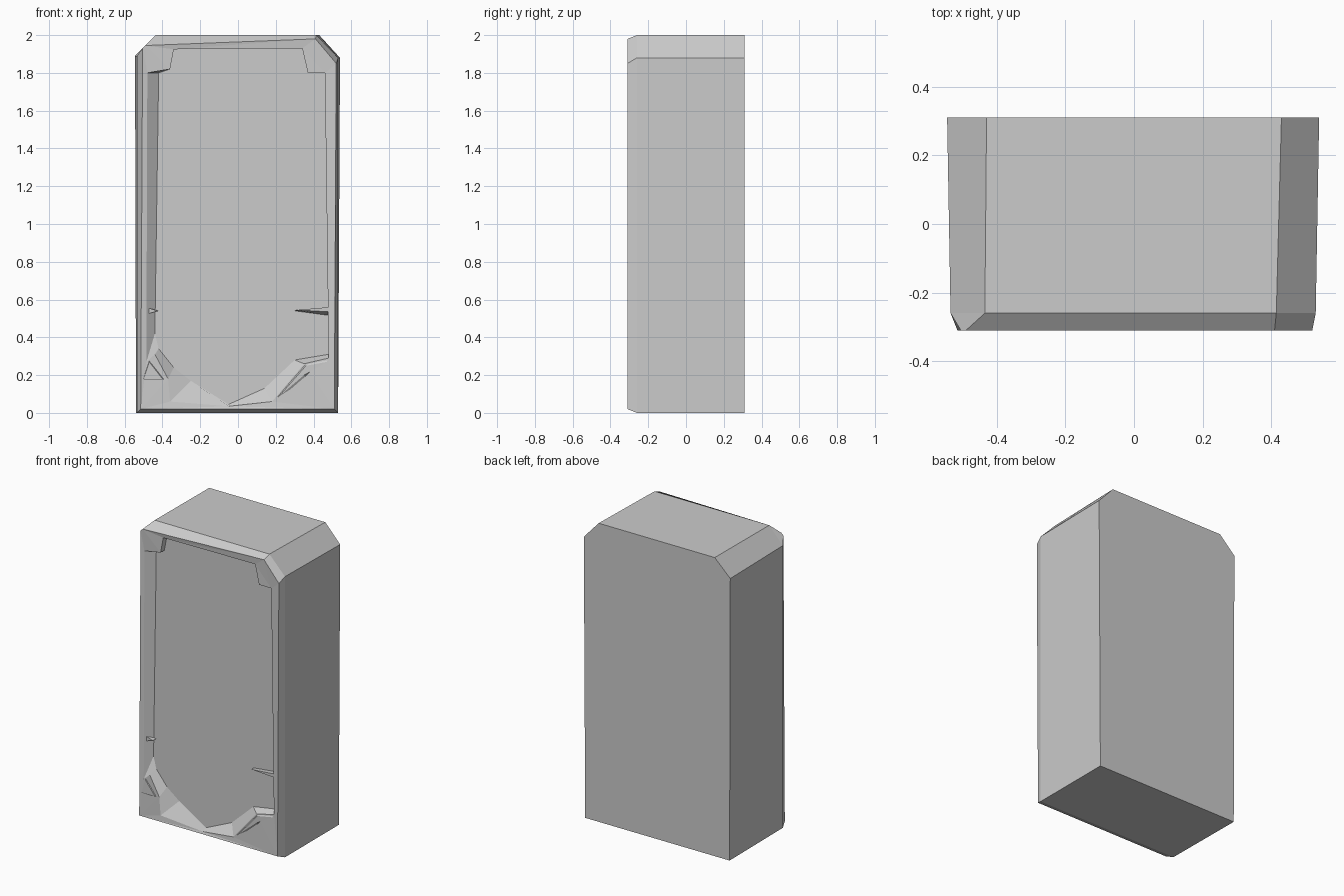
import bpy
import bmesh

old = bpy.data.objects.get("Cube")
if old:
    bpy.data.objects.remove(old, do_unlink=True)

# One plain grey for the whole cabinet
grey = bpy.data.materials.new("light grey")
grey.use_nodes = True
colour = (0.6, 0.6, 0.6, 1)
grey.diffuse_color = colour
grey.node_tree.nodes["Principled BSDF"].inputs["Base Color"].default_value = colour


def finish(bm, name):
    bmesh.ops.recalc_face_normals(bm, faces=bm.faces)
    mesh = bpy.data.meshes.new(name)
    bm.to_mesh(mesh)
    bm.free()
    mesh.materials.append(grey)
    obj = bpy.data.objects.new(name, mesh)
    bpy.context.collection.objects.link(obj)
    return obj


def ring(bm, points, y):
    return [bm.verts.new((x, y, z)) for x, z in points]


def bridge(bm, a, b):
    for i in range(len(a)):
        j = (i + 1) % len(a)
        bm.faces.new((a[i], a[j], b[j], b[i]))


def wedge(name, front, back, y_front, y_back):
    bm = bmesh.new()
    a, b = ring(bm, front, y_front), ring(bm, back, y_back)
    bridge(bm, a, b)
    bm.faces.new(a)
    bm.faces.new(b)
    return finish(bm, name)


# Outlines of the shell, as (x, z), clockwise from the lower left
BACK = [(-0.54, 0), (-0.545, 1.89), (-0.43, 2), (0.43, 2), (0.54, 1.88), (0.53, 0)]
SHOULDER = [(-0.535, 0), (-0.535, 1.89), (-0.435, 2), (0.415, 2), (0.53, 1.88), (0.53, 0)]
RIM = [(-0.515, 0.02), (-0.505, 1.93), (-0.49, 1.945), (0.41, 1.98), (0.52, 1.85), (0.51, 0.02)]
# Front opening with corner tabs, and the recessed panel behind it
OPENING = [(-0.36, 0.06), (-0.37, 0.18), (-0.44, 0.31), (-0.485, 0.27), (-0.48, 1.8),
           (-0.36, 1.82), (-0.34, 1.925), (0.34, 1.93), (0.37, 1.8), (0.46, 1.8),
           (0.48, 0.29), (0.35, 0.26), (0.18, 0.06), (-0.05, 0.035)]
PANEL = [(-0.25, 0.17), (-0.34, 0.24), (-0.42, 0.34), (-0.44, 0.42), (-0.42, 1.8),
         (-0.36, 1.82), (-0.34, 1.925), (0.34, 1.93), (0.37, 1.8), (0.46, 1.8),
         (0.48, 0.31), (0.3, 0.28), (0.14, 0.13), (-0.05, 0.045)]

# Cabinet shell: back, sides, sloping front edge, frame and panel
bm = bmesh.new()
back = ring(bm, BACK, 0.31)
shoulder = ring(bm, SHOULDER, -0.26)
rim = ring(bm, RIM, -0.31)
opening = ring(bm, OPENING, -0.305)
panel = ring(bm, PANEL, -0.265)
bm.faces.new(back)
bridge(bm, back, shoulder)
bridge(bm, shoulder, rim)
bridge(bm, opening, panel)
bm.faces.new(panel)
loops = [bm.edges.get((r[i - 1], r[i])) for r in (rim, opening) for i in range(len(r))]
bmesh.ops.triangle_fill(bm, edges=loops, use_beauty=True, normal=(0, -1, 0))
finish(bm, "cabinet_shell")

# Small ledges on the inner sides of the frame
wedge("right_ledge", [(-0.49, 0.56), (-0.425, 0.54), (-0.49, 0.52)],
      [(-0.49, 0.56), (-0.42, 0.54), (-0.49, 0.52)], -0.295, -0.262)
wedge("left_ledge", [(0.485, 0.56), (0.31, 0.545), (0.485, 0.535)],
      [(0.485, 0.56), (0.3, 0.54), (0.485, 0.515)], -0.3, -0.262)

# Raised creases on the lower corner gussets
wedge("right_gusset_crease", [(-0.5, 0.18), (-0.47, 0.27), (-0.4, 0.18)],
      [(-0.51, 0.16), (-0.47, 0.28), (-0.38, 0.17)], -0.309, -0.3)
wedge("left_gusset_crease", [(0.22, 0.09), (0.36, 0.25), (0.47, 0.27), (0.35, 0.2)],
      [(0.19, 0.07), (0.35, 0.26), (0.48, 0.29), (0.37, 0.18)], -0.309, -0.3)
